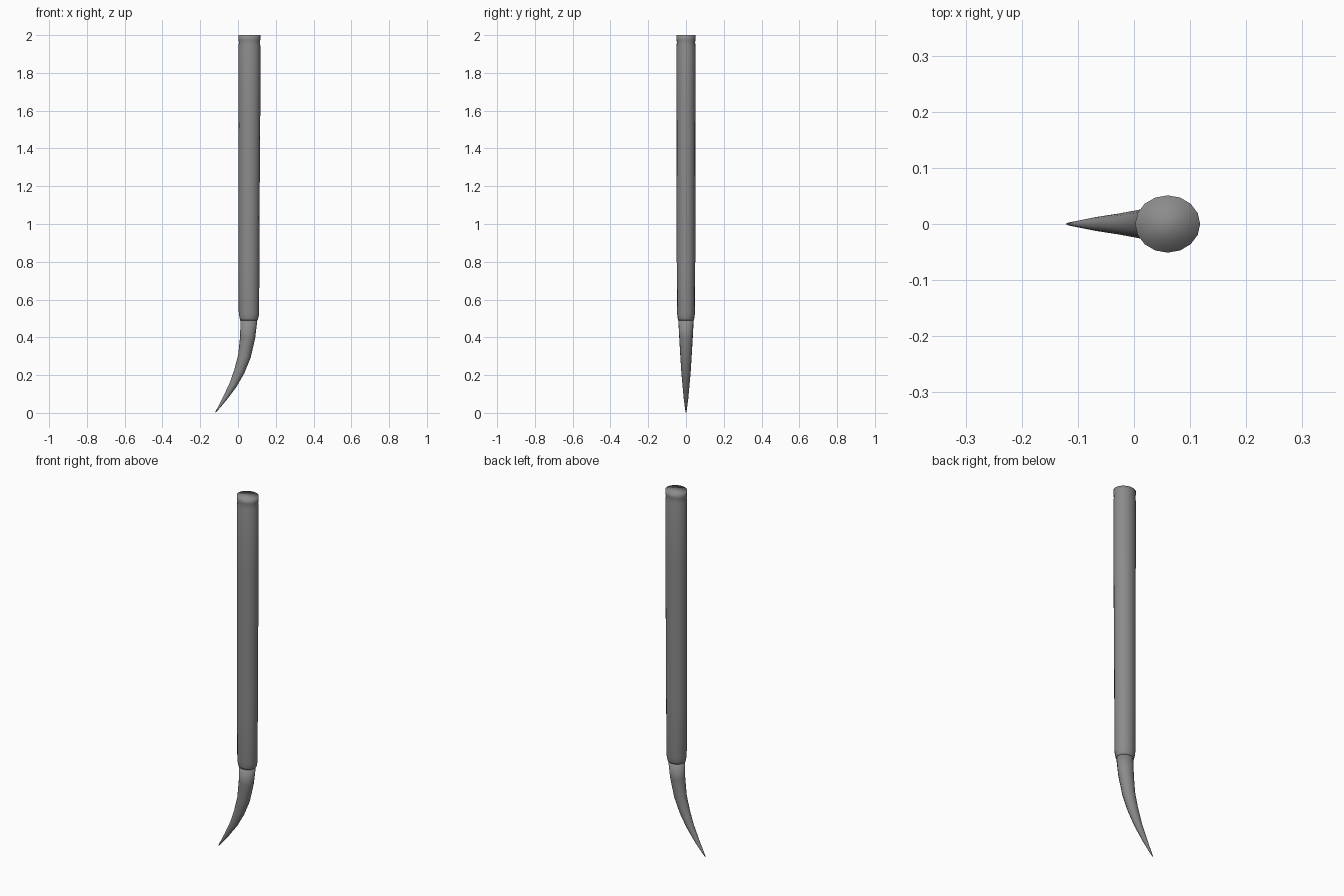
import bpy, bmesh, math
from mathutils import Vector

SIDES = 16

cube = bpy.data.objects.get("Cube")
if cube:
    bpy.data.objects.remove(cube)

grey = bpy.data.materials.new("plain_grey")
grey.use_nodes = True
colour = (0.26, 0.26, 0.26, 1)
grey.diffuse_color = colour
grey.node_tree.nodes["Principled BSDF"].inputs["Base Color"].default_value = colour


def loft(name, sections):
    """Skin ellipses (x, z, rx, ry) set square to the path through their centres."""
    bm = bmesh.new()
    centres = [Vector((x, 0, z)) for x, z, _, _ in sections]
    rings = []
    for i, (x, z, rx, ry) in enumerate(sections):
        along = centres[min(i + 1, len(centres) - 1)] - centres[max(i - 1, 0)]
        along.normalize()
        across = Vector((-along.z, 0, along.x))
        ring = []
        for k in range(SIDES):
            a = math.tau * k / SIDES
            offset = across * rx * math.cos(a) + Vector((0, ry * math.sin(a), 0))
            ring.append(bm.verts.new(centres[i] + offset))
        rings.append(ring)
    for low, high in zip(rings, rings[1:]):
        for k in range(SIDES):
            n = (k + 1) % SIDES
            bm.faces.new((low[k], low[n], high[n], high[k]))
    bm.faces.new(rings[0])
    bm.faces.new(rings[-1])
    bmesh.ops.recalc_face_normals(bm, faces=bm.faces)
    for face in bm.faces:
        face.smooth = True
    mesh = bpy.data.meshes.new(name)
    bm.to_mesh(mesh)
    bm.free()
    mesh.materials.append(grey)
    obj = bpy.data.objects.new(name, mesh)
    bpy.context.collection.objects.link(obj)
    return obj


# Straight handle, with a shallow groove under the cap and a rolled lower rim
loft("handle", [
    (0.058, 0.49, 0.046, 0.041),
    (0.058, 0.50, 0.049, 0.044),
    (0.058, 0.525, 0.054, 0.047),
    (0.058, 0.80, 0.055, 0.049),
    (0.059, 1.20, 0.056, 0.050),
    (0.060, 1.60, 0.058, 0.051),
    (0.060, 1.945, 0.058, 0.051),
    (0.060, 1.96, 0.055, 0.048),
    (0.060, 1.975, 0.058, 0.051),
    (0.060, 2.00, 0.058, 0.051),
])

# Curved tip, sweeping to the right and narrowing to a point
loft("curved_tip", [
    (-0.119, 0.003, 0.002, 0.002),
    (-0.100, 0.030, 0.006, 0.006),
    (-0.070, 0.075, 0.012, 0.012),
    (-0.025, 0.150, 0.021, 0.019),
    (0.007, 0.220, 0.028, 0.025),
    (0.034, 0.300, 0.034, 0.030),
    (0.051, 0.400, 0.040, 0.036),
    (0.058, 0.500, 0.045, 0.041),
])
